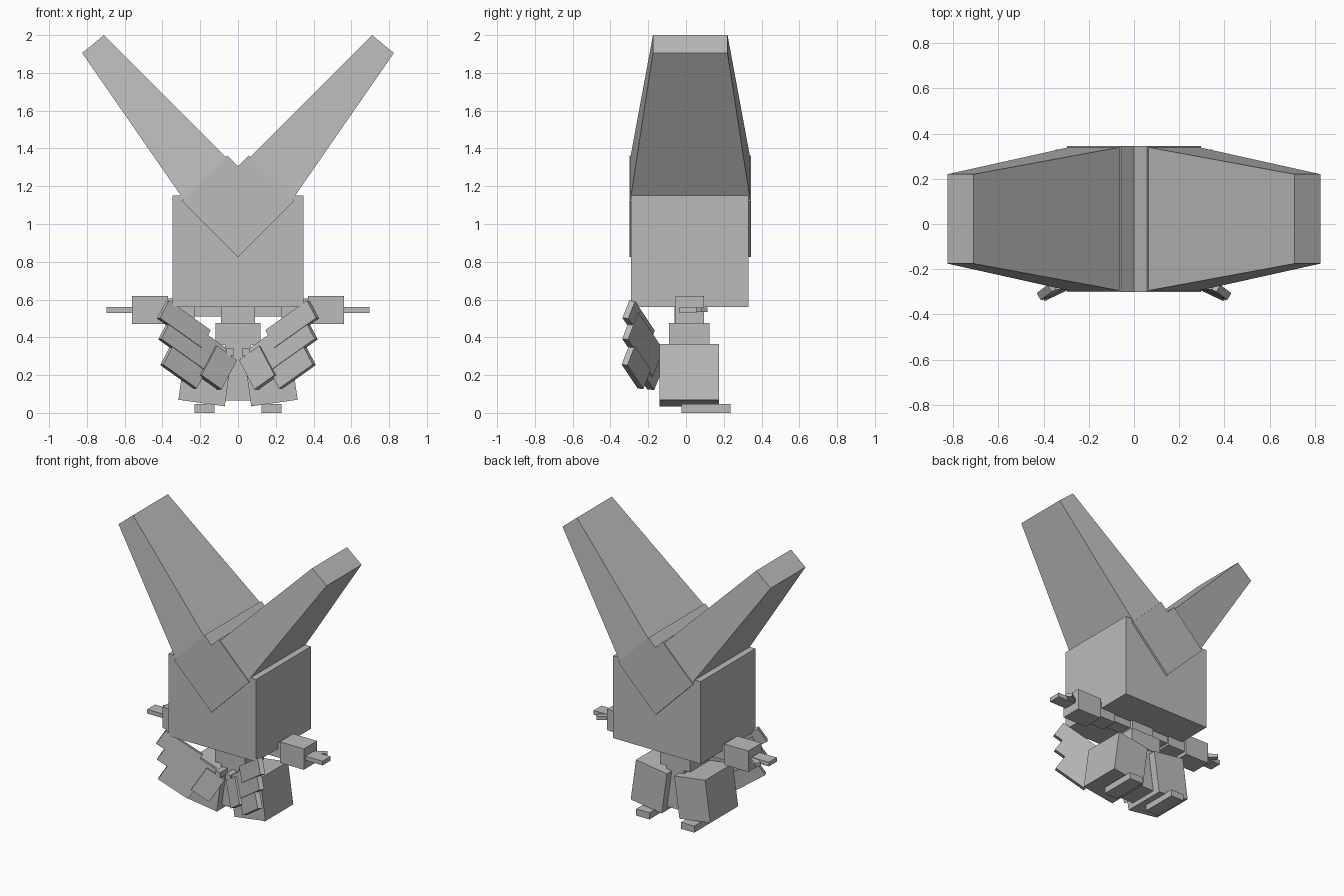
import bpy, bmesh
from math import radians
from mathutils import Matrix, Vector

if "Cube" in bpy.data.objects:
    bpy.data.objects.remove(bpy.data.objects["Cube"], do_unlink=True)

grey = bpy.data.materials.new("plain_grey")
grey.use_nodes = True
grey.diffuse_color = (0.5, 0.5, 0.5, 1)
grey.node_tree.nodes["Principled BSDF"].inputs["Base Color"].default_value = (0.5, 0.5, 0.5, 1)


def finish(name, bm):
    bmesh.ops.recalc_face_normals(bm, faces=bm.faces)
    mesh = bpy.data.meshes.new(name)
    bm.to_mesh(mesh)
    bm.free()
    mesh.materials.append(grey)
    obj = bpy.data.objects.new(name, mesh)
    bpy.context.collection.objects.link(obj)
    return obj


def box(name, x, y, z, frame=None, side=1):
    """Box from ranges along three axes, optionally placed in a frame and mirrored."""
    bm = bmesh.new()
    bmesh.ops.create_cube(bm, size=1)
    for v in bm.verts:
        v.co = Vector(r[0] + (c + 0.5) * (r[1] - r[0]) for r, c in zip((x, y, z), v.co))
    if frame:
        bm.transform(frame)
    bm.transform(Matrix.Diagonal((side, 1, 1, 1)))
    return finish(name, bm)


def loft(name, base, tip, side):
    """Tapered solid between two rectangles, each an xz edge and a y range."""
    bm = bmesh.new()
    rings = []
    for a, b, ys in (base, tip):
        pts = [(a, ys[0]), (b, ys[0]), (b, ys[1]), (a, ys[1])]
        rings.append([bm.verts.new((side * p[0], y, p[1])) for p, y in pts])
    for ring in rings:
        bm.faces.new(ring)
    for i in range(4):
        j = (i + 1) % 4
        bm.faces.new((rings[0][i], rings[0][j], rings[1][j], rings[1][i]))
    return finish(name, bm)


# Head, neck and torso
box("head", (-0.347, 0.347), (-0.29, 0.33), (0.56, 1.15))
box("neck", (-0.09, 0.09), (-0.06, 0.09), (0.47, 0.56))
box("torso", (-0.12, 0.12), (-0.09, 0.125), (0.36, 0.475))
box("pelvis", (-0.07, 0.07), (-0.09, 0.12), (0.065, 0.36))

# Wing plane: along the feather, across it, and out of its face
along = Vector((0.76, -0.36, 0.54)).normalized()
across = Vector((0.44, -0.33, -0.84))
across = (across - along * across.dot(along)).normalized()
outward = across.cross(along)
if outward.y > 0:
    outward.negate()
wing_frame = Matrix.Translation((0.365, -0.30, 0.595)) @ Matrix((along, across, outward)).transposed().to_4x4()
feathers = {
    "upper_feather": ((-0.29, 0), (0, 0.11), (-0.035, 0)),
    "middle_feather": ((-0.43, -0.065), (0.03, 0.2), (-0.04, -0.005)),
    "lower_feather": ((-0.38, -0.145), (0.19, 0.31), (-0.045, -0.01)),
    "wing_root": ((-0.5, -0.36), (0.055, 0.24), (-0.035, 0.008)),
}

for label, side in (("left", 1), ("right", -1)):
    # Ear with its tilted root block
    tilt = Matrix.Translation((0, 0, 0.825)) @ Matrix.Rotation(radians(-45), 4, "Y")
    box(label + "_ear_root", (0, 0.42), (-0.3, 0.345), (0, 0.34), tilt, side)
    loft(label + "_ear", ((0.06, 1.35), (0.285, 1.125), (-0.295, 0.34)),
         ((0.71, 2.0), (0.825, 1.905), (-0.175, 0.22)), side)

    # Arm and hand
    box(label + "_shoulder", (0.08, 0.24), (-0.03, 0.07), (0.51, 0.565), None, side)
    box(label + "_upper_arm", (0.23, 0.38), (-0.04, 0.08), (0.495, 0.605), None, side)
    box(label + "_forearm", (0.37, 0.56), (-0.055, 0.095), (0.47, 0.62), None, side)
    box(label + "_hand", (0.56, 0.695), (-0.035, 0.055), (0.53, 0.56), None, side)
    thumb = Matrix.Translation((0.57, 0.05, 0.545)) @ Matrix.Rotation(radians(35), 4, "Z")
    box(label + "_thumb", (0, 0.085), (-0.02, 0.02), (-0.012, 0.012), thumb, side)

    # Leg splayed outward, with a flat foot
    lean = Matrix.Translation((0.07, 0, 0.035)) @ Matrix.Rotation(radians(-8), 4, "Y")
    box(label + "_leg", (0, 0.248), (-0.14, 0.175), (0, 0.298), lean, side)
    box(label + "_foot", (0.125, 0.23), (-0.025, 0.235), (0, 0.047), None, side)

    # Folded wing
    for part, ranges in feathers.items():
        box(label + "_" + part, *ranges, wing_frame, side)
    box(label + "_wing_joint", (0.02, 0.06), (-0.17, -0.08), (0.3, 0.34), None, side)
